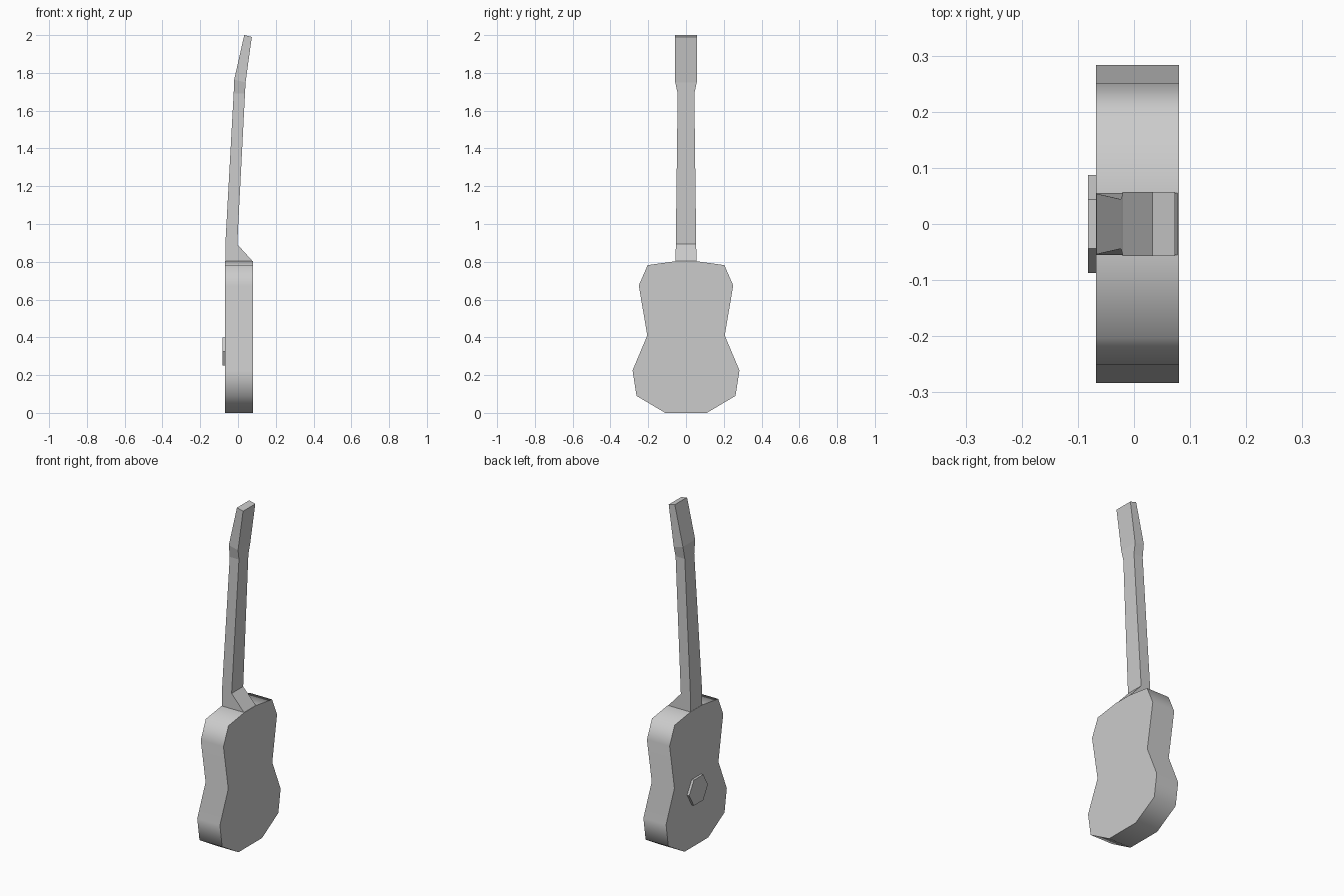
import bpy
import math
from mathutils import Vector

cube = bpy.data.objects.get("Cube")
if cube:
    bpy.data.objects.remove(cube, do_unlink=True)

grey = bpy.data.materials.new("plain grey")
grey.use_nodes = True
grey.diffuse_color = (0.6, 0.6, 0.6, 1)
grey.node_tree.nodes["Principled BSDF"].inputs["Base Color"].default_value = (0.6, 0.6, 0.6, 1)


def loft(name, rings, smooth_angle=0):
    """Join equal-length rings of points into a closed solid."""
    n = len(rings[0])
    verts = [Vector(p) for ring in rings for p in ring]
    faces = [tuple(range(n))[::-1], tuple(range(len(verts) - n, len(verts)))]
    for r in range(len(rings) - 1):
        for i in range(n):
            j = (i + 1) % n
            faces.append((r * n + i, r * n + j, (r + 1) * n + j, (r + 1) * n + i))
    mesh = bpy.data.meshes.new(name)
    mesh.from_pydata(verts, [], faces)
    mesh.materials.append(grey)
    obj = bpy.data.objects.new(name, mesh)
    bpy.context.collection.objects.link(obj)
    bpy.ops.object.select_all(action='DESELECT')
    bpy.context.view_layer.objects.active = obj
    obj.select_set(True)
    # make all faces point outwards
    bpy.ops.object.mode_set(mode='EDIT')
    bpy.ops.mesh.select_all(action='SELECT')
    bpy.ops.mesh.normals_make_consistent(inside=False)
    bpy.ops.object.mode_set(mode='OBJECT')
    if smooth_angle:
        bpy.ops.object.shade_smooth_by_angle(angle=math.radians(smooth_angle))
    return obj


def slab(name, outline, x0, x1, smooth_angle=0):
    """Extrude a (y, z) outline along x."""
    return loft(name, [[(x, y, z) for y, z in outline] for x in (x0, x1)], smooth_angle)


# Body: half outline from bottom to top, mirrored across y
half = [(0.11, 0.0), (0.262, 0.09), (0.283, 0.225), (0.205, 0.41),
        (0.25, 0.675), (0.203, 0.782), (0.055, 0.803)]
slab("body", half + [(-y, z) for y, z in reversed(half)], -0.068, 0.08, 60)

# Six-sided plate on the soundboard
hexagon = [(0.087 * math.cos(k * math.pi / 3), 0.325 + 0.087 * math.sin(k * math.pi / 3))
           for k in range(6)]
slab("bridge_plate", hexagon, -0.082, -0.066)

# Neck, heel and headstock: front x, z, back x, z, half width
sections = [(-0.067, 0.80, 0.08, 0.80, 0.055),
            (-0.067, 0.893, -0.004, 0.893, 0.054),
            (-0.023, 1.69, 0.037, 1.69, 0.044),
            (-0.020, 1.765, 0.040, 1.75, 0.057),
            (0.033, 2.0, 0.073, 1.99, 0.057)]
loft("neck", [[(xf, -w, zf), (xb, -w, zb), (xb, w, zb), (xf, w, zf)]
              for xf, zf, xb, zb, w in sections])
